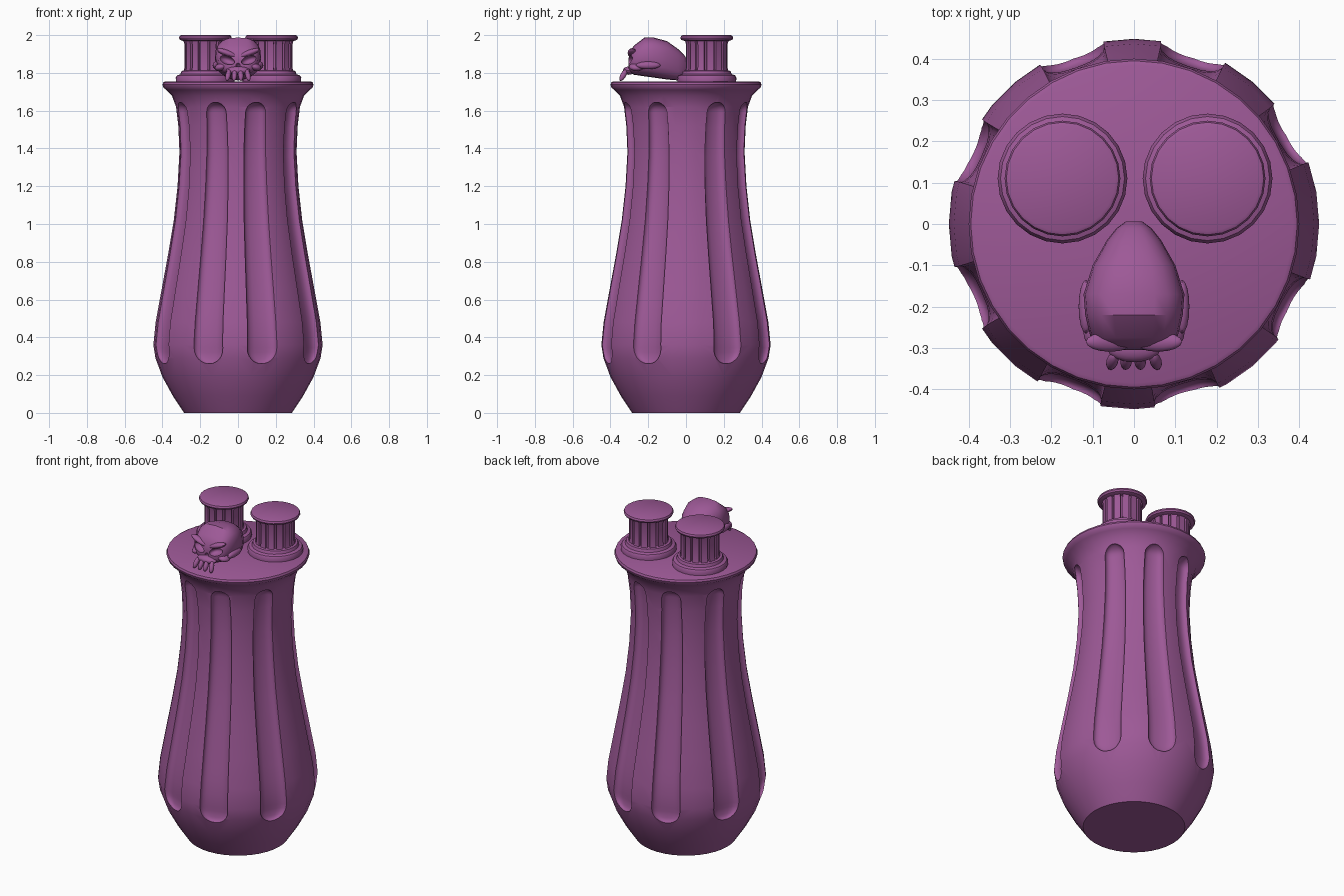
import bpy, bmesh, math
from mathutils import Matrix, Vector

if "Cube" in bpy.data.objects:
    bpy.data.objects.remove(bpy.data.objects["Cube"])

mat = bpy.data.materials.new("purple")
mat.diffuse_color = (0.34, 0.10, 0.31, 1)
mat.use_nodes = True
mat.node_tree.nodes["Principled BSDF"].inputs["Base Color"].default_value = mat.diffuse_color


def loft(name, rings):
    """Skin a list of closed rings and cap both ends."""
    bm = bmesh.new()
    loops = [[bm.verts.new(p) for p in ring] for ring in rings]
    n = len(loops[0])
    for a, b in zip(loops, loops[1:]):
        for i in range(n):
            j = (i + 1) % n
            bm.faces.new((a[i], a[j], b[j], b[i]))
    bm.faces.new(loops[0])
    bm.faces.new(loops[-1])
    bmesh.ops.recalc_face_normals(bm, faces=bm.faces)
    return finish(name, bm)


def finish(name, bm):
    me = bpy.data.meshes.new(name)
    bm.to_mesh(me)
    bm.free()
    ob = bpy.data.objects.new(name, me)
    bpy.context.collection.objects.link(ob)
    me.materials.append(mat)
    return ob


def lathe(name, profile, sides, x=0, y=0):
    return loft(name, [[(x + r * math.cos(i * math.tau / sides), y + r * math.sin(i * math.tau / sides), z)
                        for i in range(sides)] for r, z in profile])


def ellipsoid(name, loc, size, tilt_y=0, tilt_x=0):
    bm = bmesh.new()
    bmesh.ops.create_uvsphere(bm, u_segments=16, v_segments=10, radius=1)
    rot = Matrix.Rotation(tilt_y, 4, 'Y') @ Matrix.Rotation(tilt_x, 4, 'X')
    bm.transform(Matrix.Translation(loc) @ rot @ Matrix.Diagonal((*size, 1)))
    return finish(name, bm)


def select(ob):
    bpy.ops.object.select_all(action='DESELECT')
    ob.select_set(True)
    bpy.context.view_layer.objects.active = ob


def cut(ob, cutters):
    select(ob)
    for c in cutters:
        m = ob.modifiers.new("cut", 'BOOLEAN')
        m.object, m.operation, m.solver = c, 'DIFFERENCE', 'EXACT'
        bpy.ops.object.modifier_apply(modifier=m.name)
    for c in cutters:
        bpy.data.objects.remove(c)


# Body: turned vase shape with a flared rim
profile = [(.285, 0), (.345, .09), (.40, .19), (.437, .29), (.448, .36), (.436, .48), (.405, .65),
           (.37, .84), (.34, 1.02), (.32, 1.2), (.31, 1.38), (.316, 1.52), (.328, 1.62), (.35, 1.68),
           (.38, 1.71), (.395, 1.722), (.40, 1.738), (.395, 1.75), (.385, 1.755)]
body = lathe("body", profile, 36)


def body_radius(z):
    for (r0, z0), (r1, z1) in zip(profile, profile[1:]):
        if z0 <= z <= z1:
            return r0 + (r1 - r0) * (z - z0) / (z1 - z0)


# Long round-ended grooves around the body
def groove(az):
    z0, z1, rings = .26, 1.645, []
    radial = Vector((math.cos(az), math.sin(az), 0))
    tangent = Vector((-math.sin(az), math.cos(az), 0))
    ends = [0.001, .004, .012, .024, .04, .06, .085]
    levels = [z0 + e for e in ends] + [z0 + .085 + (z1 - z0 - .14) * k / 16 for k in range(1, 16)]
    levels += [z1 - e * .65 for e in reversed(ends)]
    for z in levels:
        u = min(1, (z - z0) / .085, (z1 - z) / .055)
        s = math.sqrt(max(.01, 1 - (1 - u) ** 2))
        w = (.085 + (.055 - .085) * (z - z0) / (z1 - z0)) * s
        d = .042 * s
        c = radial * body_radius(z) + Vector((0, 0, z))
        ring = []
        for i in range(20):
            a = i * math.tau / 20
            ca, sa = math.cos(a), math.sin(a)
            ring.append(c + radial * (d * math.copysign(abs(ca) ** .75, ca))
                        + tangent * (w * math.copysign(abs(sa) ** .75, sa)))
        rings.append(ring)
    return loft("groove_cutter", rings)


cut(body, [groove(math.radians(a)) for a in (30, 71, 110, 156, 204, 249, 287, 332)])
parts = [body]

# Two ribbed knobs on the lid
for side, x in (("left", -.173), ("right", .178)):
    y = .11
    parts.append(lathe(side + "_knob_base", [(.155, 1.75), (.157, 1.775), (.15, 1.787), (.132, 1.793),
                                             (.126, 1.81), (.105, 1.815)], 24, x, y))
    rings = []
    for z, k in ((1.80, 1.06), (1.83, 1), (1.95, 1), (1.98, 1.08)):
        ring = []
        for i in range(14):
            for frac, r in ((.0, .110), (.72, .110), (.76, .096), (.96, .096)):
                a = (i + frac) * math.tau / 14
                ring.append((x + r * k * math.cos(a), y + r * k * math.sin(a), z))
        rings.append(ring)
    parts.append(loft(side + "_knob_ribs", rings))
    parts.append(lathe(side + "_knob_cap", [(.115, 1.968), (.135, 1.975), (.14, 1.985), (.136, 1.996),
                                            (.128, 2.0)], 24, x, y))

# Skull: cranium lofted front to back (y, bottom, top, half width)
sections = [(-.305, 1.81, 1.875, .055), (-.295, 1.80, 1.915, .085), (-.275, 1.79, 1.945, .105),
            (-.22, 1.782, 1.987, .118), (-.17, 1.775, 1.987, .122), (-.10, 1.765, 1.968, .10),
            (-.04, 1.76, 1.925, .066), (-.01, 1.772, 1.895, .042), (.006, 1.80, 1.87, .02)]
rings = []
for y, lo, hi, w in sections:
    ring = []
    for i in range(20):
        a = i * math.tau / 20
        ca, sa = math.cos(a), math.sin(a)
        ring.append((w * math.copysign(abs(ca) ** .75, ca), y,
                     (lo + hi) / 2 + (hi - lo) / 2 * math.copysign(abs(sa) ** .75, sa)))
    rings.append(ring)
skull = loft("skull_cranium", rings)
cutters = [ellipsoid("nose_cutter", (0, -.315, 1.835), (.013, .03, .018))]
for s in (-1, 1):
    cutters.append(ellipsoid("eye_cutter", (s * .058, -.30, 1.868), (.042, .04, .022), -s * .35))
    # Temple hollow
    cutters.append(ellipsoid("temple_cutter", (s * .145, -.225, 1.86), (.03, .035, .035)))
cut(skull, cutters)
parts.append(skull)

# Brows, cheekbones, jaw and teeth
for s, side in ((-1, "left"), (1, "right")):
    parts.append(ellipsoid(side + "_brow", (s * .058, -.285, 1.905), (.062, .024, .016), -s * .35))
    parts.append(ellipsoid(side + "_cheekbone", (s * .088, -.262, 1.832), (.036, .04, .02), s * .3))
    parts.append(ellipsoid(side + "_cheek_arch", (s * .116, -.20, 1.84), (.018, .065, .02)))
parts.append(ellipsoid("upper_jaw", (0, -.302, 1.812), (.064, .032, .022)))
for i, x in enumerate((-.05, -.018, .014, .05)):
    parts.append(ellipsoid("tooth_%d" % (i + 1), (x * 1.05, -.332, 1.788), (.014, .015, .034), -x * 4, -.5))

for ob in parts:
    select(ob)
    bpy.ops.object.shade_smooth_by_angle(angle=math.radians(35))
